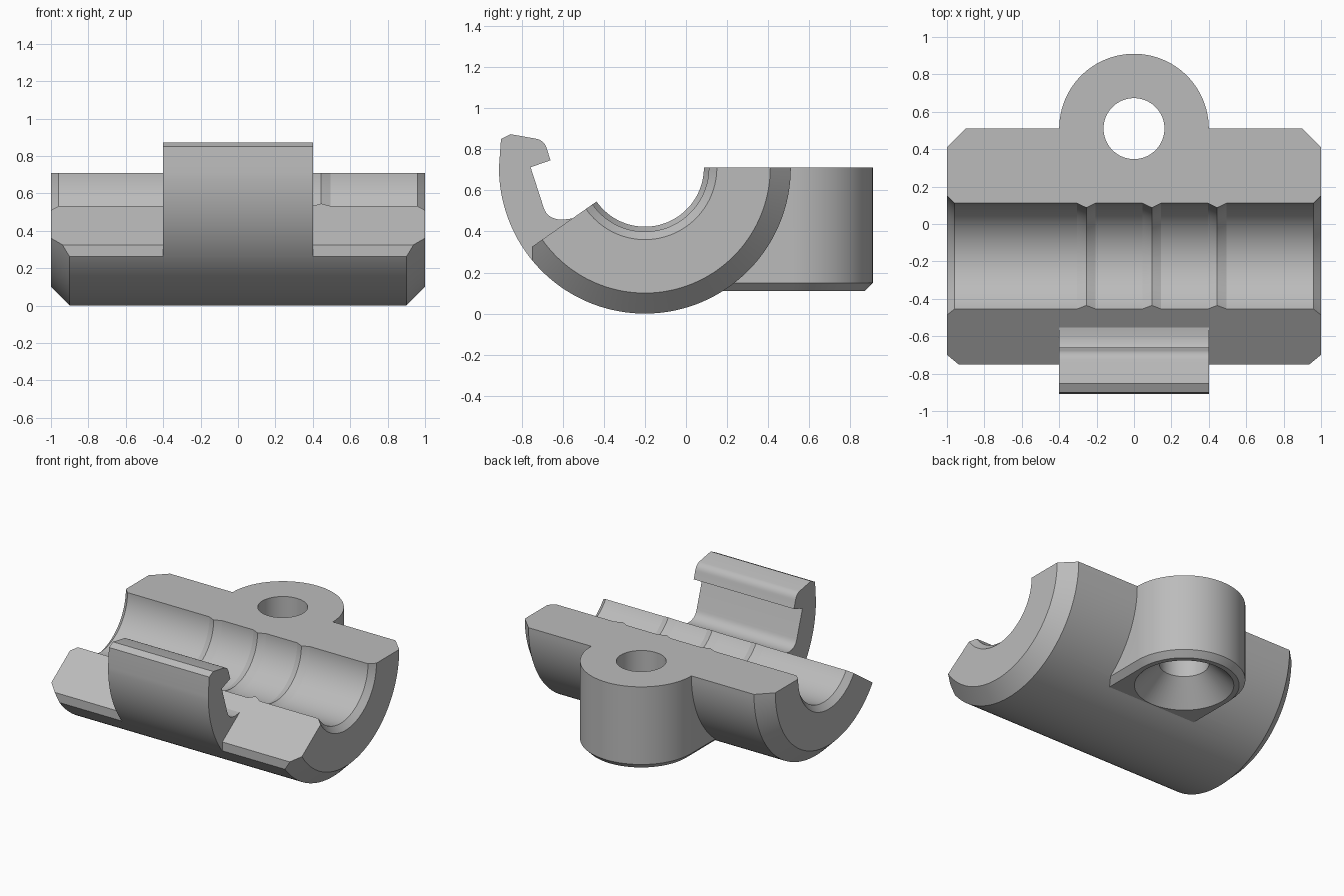
import bpy, bmesh
from math import sin, cos, radians
from mathutils import Vector

if "Cube" in bpy.data.objects:
    bpy.data.objects.remove(bpy.data.objects["Cube"], do_unlink=True)

AXIS_Y, AXIS_Z, RADIUS = -0.2, 0.71, 0.71   # bore axis and outer radius

grey = bpy.data.materials.new("plain_grey")
grey.use_nodes = True
grey.diffuse_color = (0.5, 0.5, 0.5, 1)
grey.node_tree.nodes["Principled BSDF"].inputs["Base Color"].default_value = (0.5, 0.5, 0.5, 1)


def loft(name, rings, front_cut=None):
    """Join equal rings of points into a capped solid, optionally trimmed at a y value."""
    bm = bmesh.new()
    loops = [[bm.verts.new(p) for p in ring] for ring in rings]
    n = len(loops[0])
    for a, b in zip(loops, loops[1:]):
        for i in range(n):
            j = (i + 1) % n
            bm.faces.new((a[i], a[j], b[j], b[i]))
    bm.faces.new(loops[0])
    bm.faces.new(loops[-1])
    if front_cut is not None:
        cut = bmesh.ops.bisect_plane(bm, geom=bm.verts[:] + bm.edges[:] + bm.faces[:],
                                     plane_co=(0, front_cut, 0), plane_no=(0, -1, 0),
                                     clear_outer=True)
        edges = [e for e in cut["geom_cut"] if isinstance(e, bmesh.types.BMEdge)]
        bmesh.ops.edgeloop_fill(bm, edges=edges)
    bmesh.ops.recalc_face_normals(bm, faces=bm.faces[:])
    mesh = bpy.data.meshes.new(name)
    bm.to_mesh(mesh)
    bm.free()
    mesh.materials.append(grey)
    obj = bpy.data.objects.new(name, mesh)
    bpy.context.collection.objects.link(obj)
    return obj


def polar(r, degrees):
    a = radians(degrees)
    return AXIS_Y + r * cos(a), AXIS_Z + r * sin(a)


def bend(a, b, c, steps=8):
    """Quadratic curve from a to c, pulled towards b."""
    a, b, c = Vector(a), Vector(b), Vector(c)
    ts = [i / steps for i in range(steps + 1)]
    return [tuple(a * (1 - t) ** 2 + b * 2 * t * (1 - t) + c * t * t) for t in ts]


def combine(target, tool, operation):
    mod = target.modifiers.new(operation.lower(), "BOOLEAN")
    mod.operation, mod.solver, mod.object = operation, "EXACT", tool
    bpy.ops.object.select_all(action="DESELECT")
    bpy.context.view_layer.objects.active = target
    target.select_set(True)
    bpy.ops.object.modifier_apply(modifier=mod.name)
    bpy.data.objects.remove(tool, do_unlink=True)


# Half sleeve: chamfered section with three bore ridges, swept about the axis
section = [(-1, 0.61), (-0.9, RADIUS), (0.9, RADIUS), (1, 0.61), (1, 0.35), (0.96, 0.311)]
for ridge in (0.445, 0.095, -0.255):
    section += [(ridge + 0.05, 0.311), (ridge, 0.287), (ridge - 0.05, 0.311)]
section += [(-0.96, 0.311), (-1, 0.35)]
sweep = [215 + 2.5 * i for i in range(59)]
body = loft("half_sleeve", [[(x, *polar(r, a)) for x, r in section] for a in sweep],
            front_cut=-0.75)

# Snap clip: outer arc, hooked tip and rounded valley, rooted inside the sleeve
clip = [(-0.7, 0.25), polar(RADIUS, 219.2)]
clip += [polar(RADIUS, 217.5 - 2.5 * i) for i in range(16)]
clip += [(-0.9, 0.85), (-0.854, 0.873)]
clip += bend((-0.725, 0.85), (-0.685, 0.84), (-0.675, 0.795))
clip += [(-0.659, 0.746), (-0.756, 0.712)]
clip += bend((-0.693, 0.517), (-0.674, 0.457), (-0.6, 0.457))
clip += [(-0.546, 0.464), (-0.5, 0.42)]
combine(body, loft("snap_clip", [[(x, y, z) for y, z in clip] for x in (-0.4, 0.4)]), "UNION")


# Screw boss: round-backed lug with a chamfered lower rim
def lug(r, z):
    arc = [radians(180 * i / 48) for i in range(49)]
    return [(r, 0.15, z)] + [(r * cos(a), 0.51 + r * sin(a), z) for a in arc] + [(-r, 0.15, z)]


combine(body, loft("screw_boss", [lug(0.36, 0.11), lug(0.4, 0.15), lug(0.4, AXIS_Z)]), "UNION")

# Countersunk screw hole
turn = [radians(360 * i / 64) for i in range(64)]
hole = [(0.325, 0.05), (0.325, 0.11), (0.163, 0.27), (0.163, 0.8)]
combine(body, loft("screw_hole", [[(r * cos(a), 0.51 + r * sin(a), z) for a in turn]
                                  for r, z in hole]), "DIFFERENCE")

body.name = "clip_sleeve"
bpy.ops.object.shade_smooth_by_angle(angle=radians(20))
